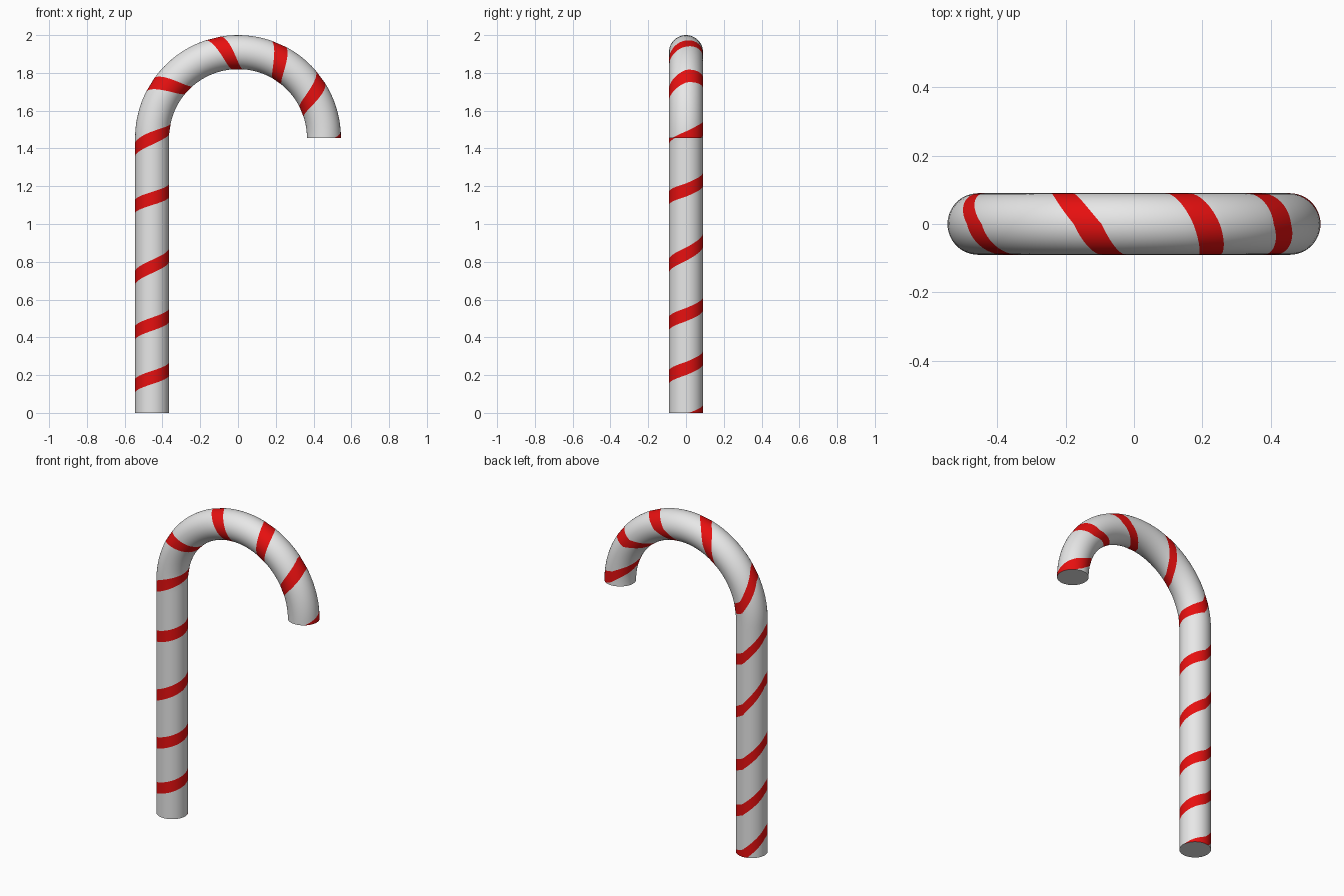
import bpy, bmesh, math

if "Cube" in bpy.data.objects:
    bpy.data.objects.remove(bpy.data.objects["Cube"])

TUBE, BEND, LEG = 0.09, 0.455, 1.455     # tube radius, hook radius, straight height
LENGTH = LEG + math.pi * BEND
SIDES, GAPS, HALF = 48, 8, 0.035

# Height of each stripe turn along the cane at its outer, inner and back side
TURNS = [(-.42, -.33, -.26), (-.12, -.04, .01), (.14, .235, .295), (.42, .52, .58),
         (.71, .84, .92), (1.09, 1.18, 1.24), (1.39, 1.52, 1.555), (1.70, 1.81, 1.95),
         (2.055, 2.17, 2.296), (2.352, 2.448, 2.57), (2.59, 2.71, 2.83),
         (2.89, 2.99, 3.1), (3.2, 3.3, 3.4), (3.5, 3.6, 3.7)]


def stripe_centre(u):
    """Distance along the cane of the stripe after u turns."""
    k = min(int(u + 1e-9), len(TURNS) - 2)
    f = u - k
    a, b, c = TURNS[k]
    knots = [(0, a), (.5, b), (.75, c), (1, TURNS[k + 1][0])]
    for (f0, s0), (f1, s1) in zip(knots, knots[1:]):
        if f <= f1 + 1e-9:
            return s0 + (s1 - s0) * (f - f0) / (f1 - f0)
    return knots[-1][1]


def surface(s, phi):
    """Point on the cane: phi 0 outer, .25 front, .5 inner, .75 back."""
    s = min(max(s, 0), LENGTH)
    t = 2 * math.pi * phi
    r = BEND + TUBE * math.cos(t)
    y = -TUBE * math.sin(t)
    if s <= LEG:
        return (-r, y, s)
    a = (s - LEG) / BEND
    return (-r * math.cos(a), y, LEG + r * math.sin(a))


def material(name, colour):
    m = bpy.data.materials.new(name)
    m.diffuse_color = (*colour, 1)
    m.use_nodes = True
    m.node_tree.nodes["Principled BSDF"].inputs["Base Color"].default_value = m.diffuse_color
    return m


# Sheared grid that follows the stripe, so stripe borders are clean cuts
bm = bmesh.new()
columns, kinds = [], []
for i in range(SIDES + 1):
    phi = i / SIDES
    levels, kinds = [], []
    for k in range(len(TURNS) - 2):
        low = stripe_centre(k + phi)
        nxt = stripe_centre(k + 1 + phi)
        levels.append(low - HALF)
        kinds.append(1)
        for j in range(GAPS):
            levels.append(low + HALF + (nxt - low - 2 * HALF) * j / GAPS)
            kinds.append(0)
    levels.append(nxt - HALF)
    columns.append([bm.verts.new(surface(s, phi)) for s in levels])
for left, right in zip(columns, columns[1:]):
    for j, kind in enumerate(kinds):
        f = bm.faces.new((left[j], right[j], right[j + 1], left[j + 1]))
        f.material_index = kind
bmesh.ops.remove_doubles(bm, verts=bm.verts[:], dist=1e-5)

# Flat ends
caps = bmesh.ops.holes_fill(bm, edges=[e for e in bm.edges if e.is_boundary], sides=0)
for f in caps["faces"]:
    f.material_index = 0
bmesh.ops.recalc_face_normals(bm, faces=bm.faces[:])

mesh = bpy.data.meshes.new("candy_cane")
bm.to_mesh(mesh)
bm.free()
mesh.materials.append(material("white sugar", (0.8, 0.8, 0.8)))
mesh.materials.append(material("red stripe", (0.8, 0.005, 0.005)))
cane = bpy.data.objects.new("candy_cane", mesh)
bpy.context.collection.objects.link(cane)
bpy.context.view_layer.objects.active = cane
cane.select_set(True)
bpy.ops.object.shade_smooth_by_angle(angle=math.radians(40))
